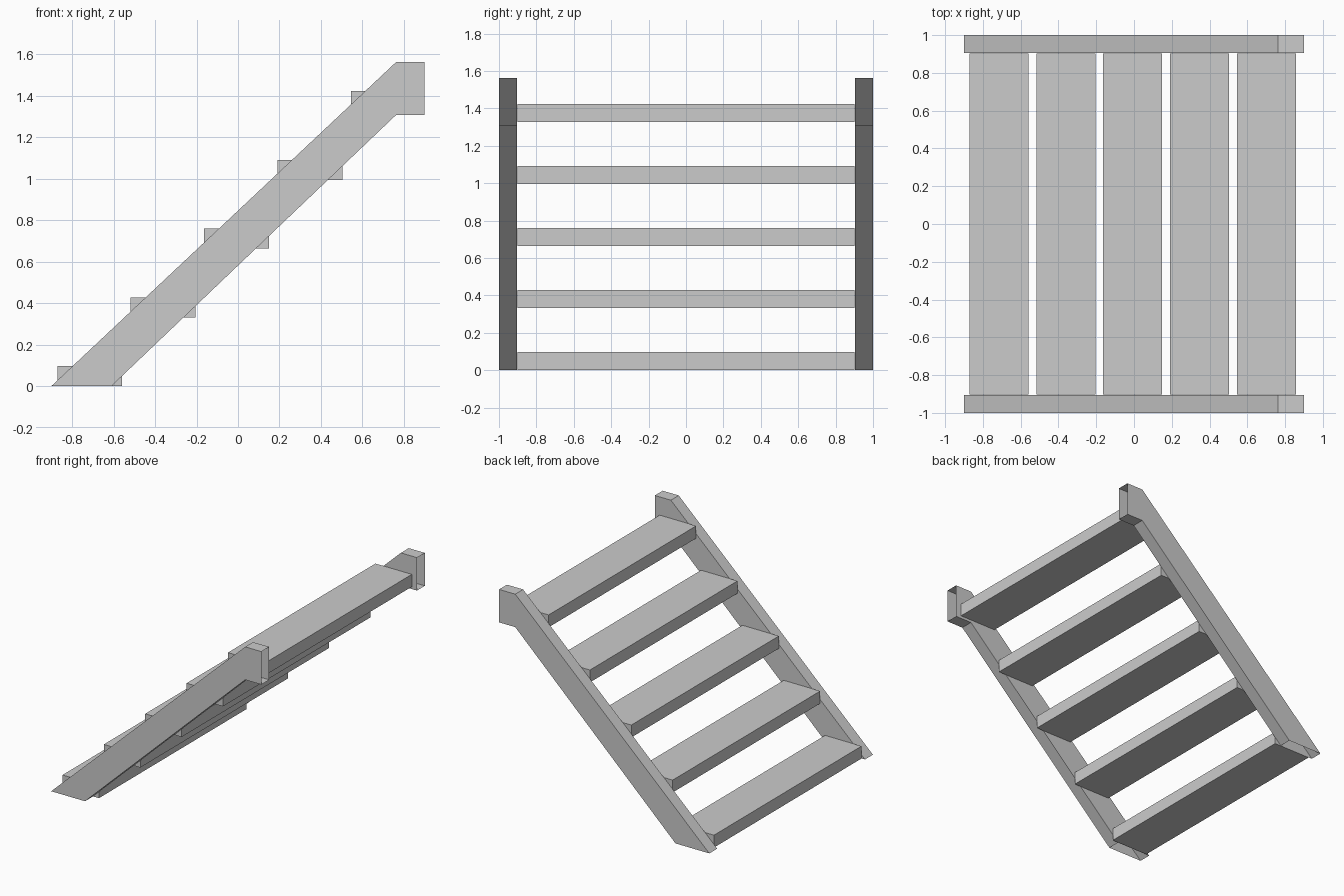
import bpy, bmesh

if "Cube" in bpy.data.objects:
    bpy.data.objects.remove(bpy.data.objects["Cube"])


def add_object(name, bm):
    mesh = bpy.data.meshes.new(name)
    bm.to_mesh(mesh)
    bm.free()
    obj = bpy.data.objects.new(name, mesh)
    bpy.context.collection.objects.link(obj)
    return obj


# Side stringers: hollow tubes, open at the foot and at the upper end
top_path = [(-0.90, 0.0), (0.762, 1.562), (0.90, 1.562)]
low_path = [(-0.61, 0.0), (0.762, 1.307), (0.90, 1.307)]
Y_IN, Y_OUT = 0.904, 1.0

bm = bmesh.new()
rings = []
for (tx, tz), (lx, lz) in zip(top_path, low_path):
    corners = [(tx, Y_IN, tz), (tx, Y_OUT, tz), (lx, Y_OUT, lz), (lx, Y_IN, lz)]
    rings.append([bm.verts.new(c) for c in corners])
for r, n in zip(rings, rings[1:]):
    for i in range(4):
        j = (i + 1) % 4
        bm.faces.new((r[i], n[i], n[j], r[j]))
stringers = add_object("side_stringers", bm)
mirror = stringers.modifiers.new("Mirror", 'MIRROR')
mirror.use_axis = (False, True, False)
mirror.use_mirror_merge = False

# Treads: five flat boards spanning between the stringers
WIDTH, THICK, LENGTH = 0.312, 0.096, 1.804
for k in range(5):
    bm = bmesh.new()
    bmesh.ops.create_cube(bm, size=1.0)
    bmesh.ops.scale(bm, vec=(WIDTH, LENGTH, THICK), verts=bm.verts)
    tread = add_object(f"tread_{k + 1}", bm)
    tread.location = (-0.715 + 0.354 * k, 0, THICK / 2 + 0.3315 * k)
